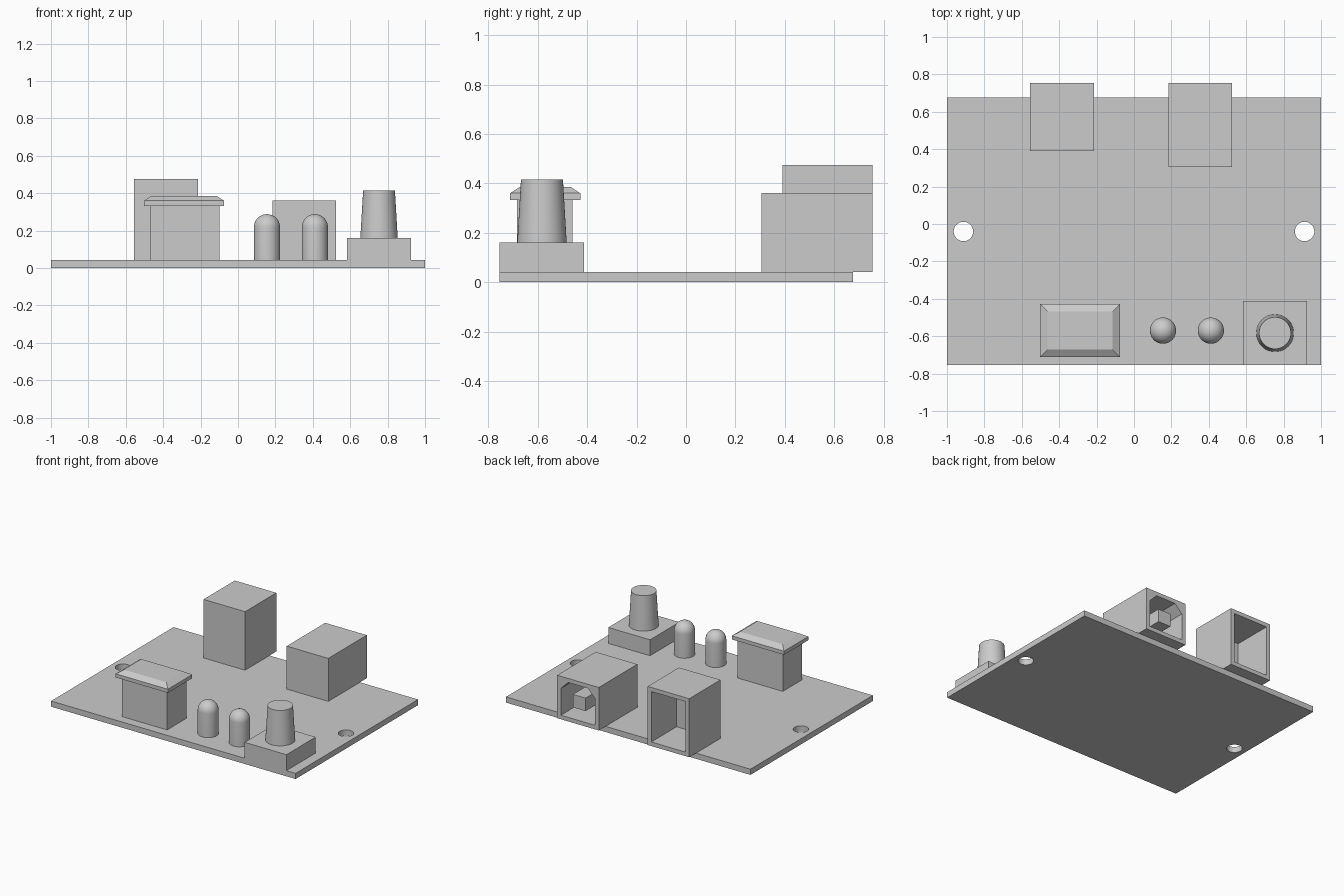
import bpy, bmesh, math
from mathutils import Matrix

cube = bpy.data.objects.get("Cube")
if cube:
    bpy.data.objects.remove(cube, do_unlink=True)

GREY = bpy.data.materials.new("plain grey")
GREY.use_nodes = True
GREY.diffuse_color = (0.6, 0.6, 0.6, 1)
GREY.node_tree.nodes["Principled BSDF"].inputs["Base Color"].default_value = (0.6, 0.6, 0.6, 1)

BOARD_TOP = 0.042
WALL = 0.03


def finish(name, bm, smooth=False):
    bmesh.ops.recalc_face_normals(bm, faces=bm.faces)
    mesh = bpy.data.meshes.new(name)
    bm.to_mesh(mesh)
    bm.free()
    mesh.materials.append(GREY)
    obj = bpy.data.objects.new(name, mesh)
    bpy.context.collection.objects.link(obj)
    if smooth:
        bpy.ops.object.select_all(action='DESELECT')
        obj.select_set(True)
        bpy.context.view_layer.objects.active = obj
        bpy.ops.object.shade_smooth_by_angle(angle=math.radians(35))
    return obj


def loft(name, loops, smooth=False):
    """Skin a stack of equal-length point loops and cap both ends."""
    bm = bmesh.new()
    rings = [[bm.verts.new(p) for p in loop] for loop in loops]
    for low, high in zip(rings, rings[1:]):
        for i in range(len(low)):
            j = (i + 1) % len(low)
            bm.faces.new((low[i], low[j], high[j], high[i]))
    bm.faces.new(rings[0])
    bm.faces.new(rings[-1])
    return finish(name, bm, smooth)


def rect(x0, x1, y0, y1, z, inset=0):
    x0, x1, y0, y1 = x0 + inset, x1 - inset, y0 + inset, y1 - inset
    return [(x0, y0, z), (x1, y0, z), (x1, y1, z), (x0, y1, z)]


def box(name, x0, x1, y0, y1, z0, z1):
    return loft(name, [rect(x0, x1, y0, y1, z0), rect(x0, x1, y0, y1, z1)])


def turned(name, x, y, profile, sides=48):
    """Round part from (radius, height) pairs."""
    loops = [[(x + r * math.cos(math.tau * i / sides),
               y + r * math.sin(math.tau * i / sides), z) for i in range(sides)]
             for r, z in profile]
    return loft(name, loops, True)


def cut(obj, cutter):
    """Subtract the cutter, bake the result and drop the cutter."""
    cutter.hide_render = True
    mod = obj.modifiers.new("cut", 'BOOLEAN')
    mod.operation = 'DIFFERENCE'
    mod.solver = 'EXACT'
    mod.object = cutter
    graph = bpy.context.evaluated_depsgraph_get()
    baked = bpy.data.meshes.new_from_object(obj.evaluated_get(graph))
    obj.modifiers.clear()
    obj.data = baked
    bpy.data.objects.remove(cutter, do_unlink=True)


# Circuit board with two mounting holes
board = box("board", -1, 1, -0.755, 0.675, 0, BOARD_TOP)
for x in (-0.912, 0.912):
    cut(board, turned("hole_cutter", x, -0.04, [(0.052, -0.1), (0.052, 0.1)]))

# Tall socket, open at the back
socket = box("tall_socket", -0.555, -0.215, 0.39, 0.755, BOARD_TOP, 0.475)
cut(socket, box("socket_cutter", -0.555 + WALL, -0.215 - WALL, 0.46, 0.9,
                BOARD_TOP + WALL, 0.475 - WALL))

# Square port with chamfered opening and a centre tongue
port = box("square_port", 0.185, 0.525, 0.305, 0.755, BOARD_TOP, 0.36)
left, right = 0.185 + WALL, 0.525 - WALL
low, high, chamfer = BOARD_TOP + WALL, 0.36 - WALL, 0.06
outline = [(left, low), (right, low), (right, high - chamfer), (right - chamfer, high),
           (left + chamfer, high), (left, high - chamfer)]
cut(port, loft("port_cutter", [[(x, y, z) for x, z in outline] for y in (0.4, 0.9)]))
box("port_tongue", 0.303, 0.407, 0.39, 0.74, 0.148, 0.244)

# Rocker switch: body and bevelled cap
box("switch_body", -0.47, -0.1, -0.685, -0.46, BOARD_TOP, 0.335)
cap = (-0.502, -0.075, -0.712, -0.428)
loft("switch_cap", [rect(*cap, 0.333), rect(*cap, 0.36), rect(*cap, 0.386, 0.04)])

# Two domed lamps
R, SHOULDER, STEPS = 0.07, 0.218, 10
dome = [(R * math.cos(a), SHOULDER + R * math.sin(a))
        for a in (math.pi / 2 * i / STEPS for i in range(STEPS))]
for side, x in (("right", 0.155), ("left", 0.411)):
    turned(side + "_lamp", x, -0.57, [(R, BOARD_TOP)] + dome + [(0.003, SHOULDER + R)])

# Control knob on its square base
box("knob_base", 0.583, 0.925, -0.755, -0.413, BOARD_TOP, 0.16)
turned("knob", 0.754, -0.583, [(0.1, 0.16), (0.085, 0.415)])
